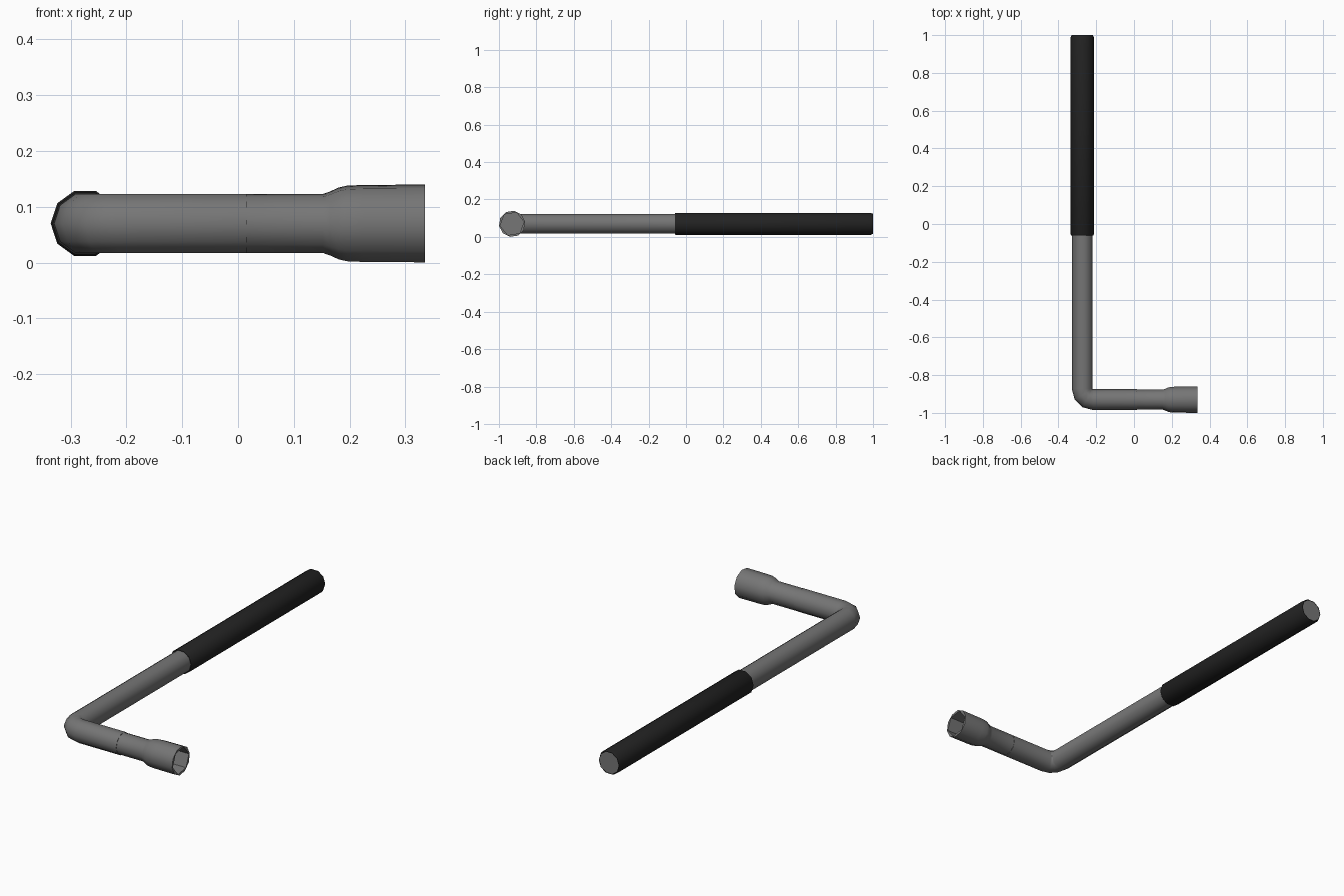
import bpy, bmesh, math
from mathutils import Vector

if "Cube" in bpy.data.objects:
    bpy.data.objects.remove(bpy.data.objects["Cube"])

ZC = 0.07          # height of the tool's axis
SIDES = 10


def material(name, v):
    m = bpy.data.materials.new(name)
    m.diffuse_color = (v, v, v, 1)
    m.use_nodes = True
    m.node_tree.nodes["Principled BSDF"].inputs["Base Color"].default_value = m.diffuse_color
    return m


steel = material("grey steel", 0.18)
rubber = material("black rubber", 0.016)


def ring(bm, x, y, heading, r, sides=SIDES, rot=0.0):
    """Ring of vertices round a horizontal axis pointing along heading (degrees)."""
    h = math.radians(heading)
    u = Vector((-math.sin(h), math.cos(h), 0))
    out = []
    for i in range(sides):
        a = 2 * math.pi * i / sides + math.radians(rot)
        p = Vector((x, y, ZC)) + u * (r * math.cos(a)) + Vector((0, 0, r * math.sin(a)))
        out.append(bm.verts.new(p))
    return out


def skin(bm, rings, closed=False):
    pairs = list(zip(rings, rings[1:]))
    if closed:
        pairs.append((rings[-1], rings[0]))
    for a, b in pairs:
        n = len(a)
        for i in range(n):
            j = (i + 1) % n
            bm.faces.new((a[i], a[j], b[j], b[i]))


def finish(bm, name, mat):
    bmesh.ops.recalc_face_normals(bm, faces=bm.faces)
    me = bpy.data.meshes.new(name)
    bm.to_mesh(me)
    bm.free()
    me.materials.append(mat)
    ob = bpy.data.objects.new(name, me)
    bpy.context.collection.objects.link(ob)
    bpy.ops.object.select_all(action='DESELECT')
    ob.select_set(True)
    bpy.context.view_layer.objects.active = ob
    bpy.ops.object.shade_smooth_by_angle(angle=math.radians(50))


# Bent bar: handle shaft, three-step bend, short arm
bm = bmesh.new()
BX, AY, R = -0.274, -0.93, 0.0553
bend = 0.058
rings = [ring(bm, BX, 0.999, -90, R)]
for k in range(4):
    a = math.radians(180 + 30 * k)
    rings.append(ring(bm, BX + bend + bend * math.cos(a), AY + bend + bend * math.sin(a),
                      -90 + 30 * k, R))
rings.append(ring(bm, 0.015, AY, 0, R))
skin(bm, rings)
bm.faces.new(rings[0])
bm.faces.new(rings[-1])
finish(bm, "bent_bar", steel)

# Rubber grip sleeve with chamfered ends
bm = bmesh.new()
profile = [(-0.06, 0.054), (-0.06, 0.058), (-0.055, 0.0615), (0.988, 0.0615),
           (1.0, 0.0565), (1.0, 0.054)]
skin(bm, [ring(bm, BX, y, -90, r) for y, r in profile], closed=True)
finish(bm, "grip", rubber)

# Socket: neck, flare and head, with a hexagonal recess in the open end
bm = bmesh.new()
profile = [(0.013, 0.0535), (0.152, 0.0535), (0.165, 0.058), (0.18, 0.065),
           (0.195, 0.0685), (0.225, 0.0698), (0.335, 0.0705)]
outer = [ring(bm, x, AY, 0, r, rot=9) for x, r in profile]
skin(bm, outer)
bm.faces.new(outer[0])
inner = [ring(bm, x, AY, 0, 0.0645, 6, 9) for x in (0.335, 0.2)]
skin(bm, inner)
bm.faces.new(inner[1])
rim = [e for e in bm.edges if len(e.link_faces) == 1]
bmesh.ops.bridge_loops(bm, edges=rim)
finish(bm, "socket", steel)
